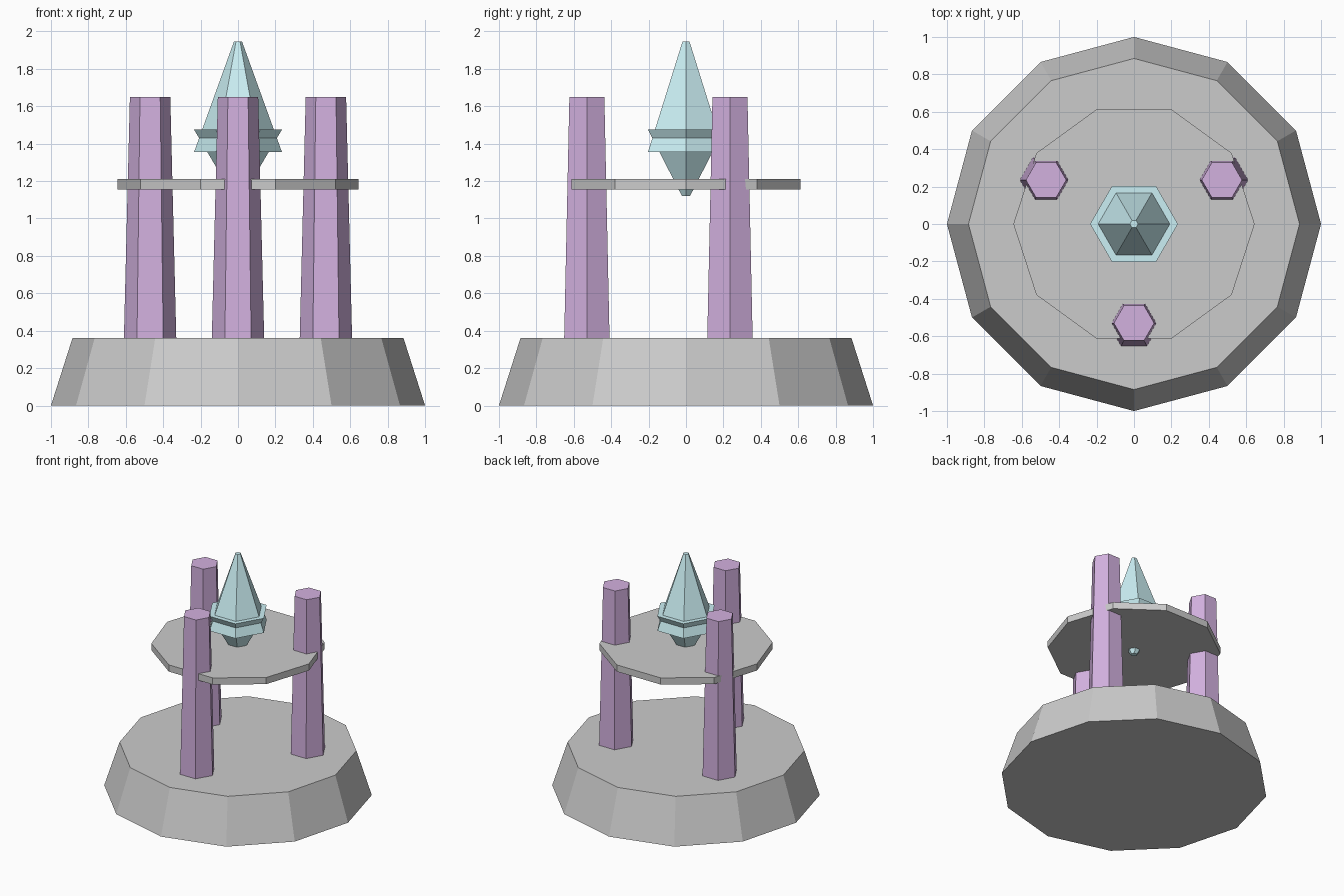
import bpy, bmesh
from math import cos, sin, tau

if "Cube" in bpy.data.objects:
    bpy.data.objects.remove(bpy.data.objects["Cube"])


def material(name, rgb):
    mat = bpy.data.materials.new(name)
    mat.diffuse_color = (*rgb, 1.0)
    mat.use_nodes = True
    mat.node_tree.nodes["Principled BSDF"].inputs["Base Color"].default_value = mat.diffuse_color
    return mat


def frustum(name, sides, r_low, r_high, z_low, z_high, centre=(0, 0), mat=None):
    """Flat-shaded tapered prism with a corner on the +x axis."""
    bm = bmesh.new()
    low, high = [
        [bm.verts.new((r * cos(tau * i / sides), r * sin(tau * i / sides), z))
         for i in range(sides)]
        for r, z in ((r_low, z_low), (r_high, z_high))
    ]
    bm.faces.new(low[::-1])
    bm.faces.new(high)
    for i in range(sides):
        j = (i + 1) % sides
        bm.faces.new((low[i], low[j], high[j], high[i]))
    mesh = bpy.data.meshes.new(name)
    bm.to_mesh(mesh)
    bm.free()
    obj = bpy.data.objects.new(name, mesh)
    obj.location = (*centre, 0)
    bpy.context.collection.objects.link(obj)
    if mat:
        mesh.materials.append(mat)
    return obj


purple = material("purple", (0.65, 0.44, 0.74))
cyan = material("cyan", (0.60, 0.87, 0.91))

# Stone base and floating platform
frustum("base", 12, 1.0, 0.885, 0.0, 0.36)
frustum("platform", 10, 0.645, 0.645, 1.155, 1.21)

# Three tapered hexagonal pillars
pillars = {
    "front_pillar": (0, -0.53),
    "back_right_pillar": (0.47, 0.235),
    "back_left_pillar": (-0.47, 0.235),
}
for name, centre in pillars.items():
    frustum(name, 6, 0.14, 0.108, 0.36, 1.65, centre, purple)

# Crystal: two overlapping opposed spikes
frustum("crystal_upper", 6, 0.235, 0.022, 1.355, 1.945, mat=cyan)
frustum("crystal_lower", 6, 0.025, 0.235, 1.12, 1.475, mat=cyan)
